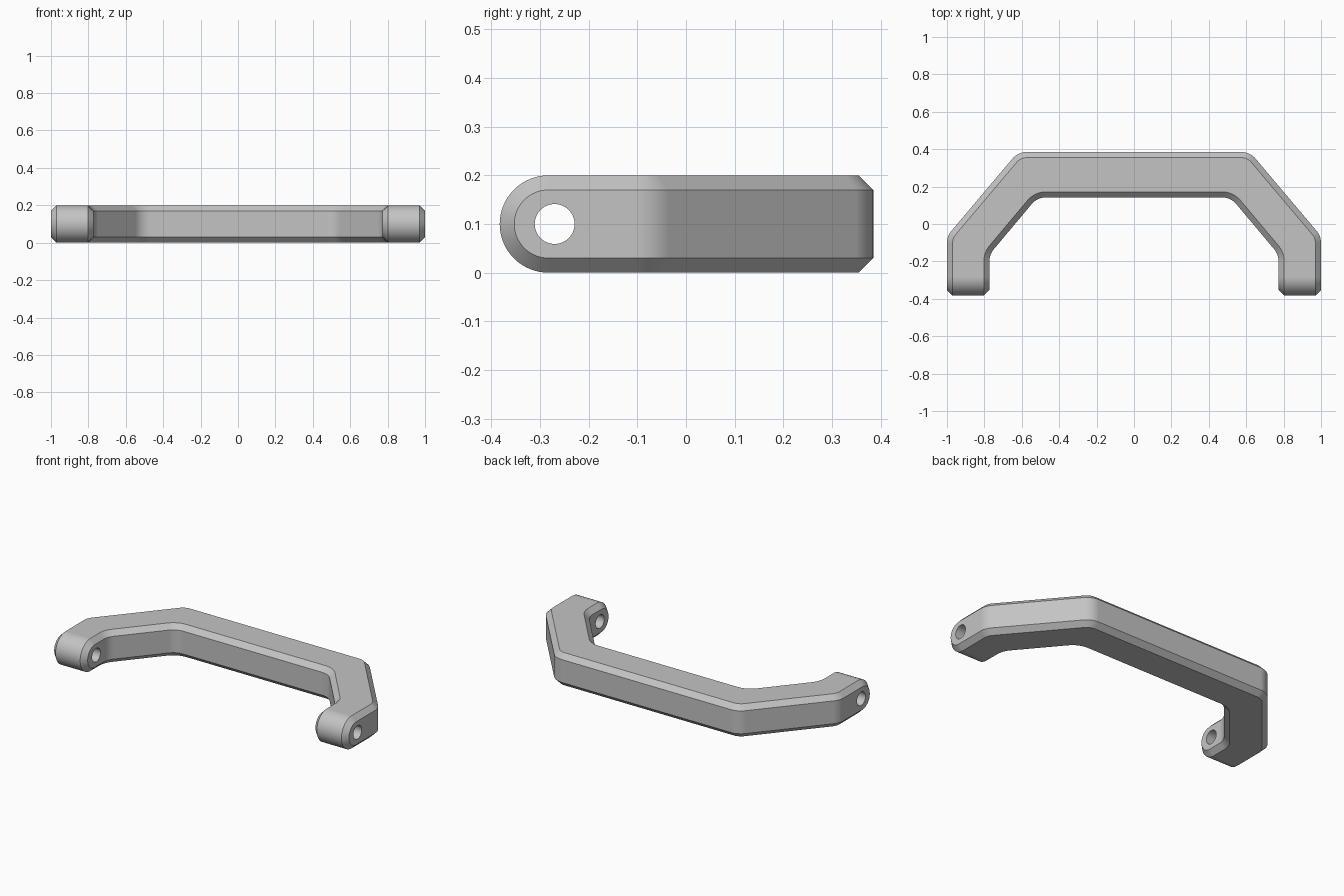
import bpy, bmesh, math
from mathutils import Vector

if "Cube" in bpy.data.objects:
    bpy.data.objects.remove(bpy.data.objects["Cube"])

HEIGHT = 0.2
MID = HEIGHT / 2
CHAMFER = 0.03
FILLET = 0.1
LUG_Y = -0.283          # axis of the rounded ends
ARC_STEPS = 10
LUG_STEPS = 32

grey = bpy.data.materials.new("satin grey")
grey.use_nodes = True
colour = (0.55, 0.55, 0.55, 1)
grey.diffuse_color = colour
grey.node_tree.nodes["Principled BSDF"].inputs["Base Color"].default_value = colour


def rounded_path(half, into_body):
    """Mirror half a path, fillet its corners; give (edge, chamfer inset) pairs."""
    pts = [Vector(p) for p in half]
    pts += [Vector((-p.x, p.y)) for p in reversed(pts)]
    rail = []

    def add(point, away):
        rail.append((point, point + away * into_body * CHAMFER))

    add(pts[0], Vector((1, 0)))
    for before, corner, after in zip(pts, pts[1:], pts[2:]):
        u, v = (before - corner).normalized(), (after - corner).normalized()
        h = u.angle(v) / 2
        centre = corner + (u + v).normalized() * FILLET / math.sin(h)
        reach = FILLET / math.tan(h)
        a = (corner + u * reach - centre).normalized()
        b = (corner + v * reach - centre).normalized()
        for i in range(ARC_STEPS + 1):
            d = a.slerp(b, i / ARC_STEPS)
            add(centre + d * FILLET, d)
    add(pts[-1], Vector((-1, 0)))
    return rail


outer = rounded_path([(1, LUG_Y), (1, -0.065), (0.62, 0.385)], -1)
inner = rounded_path([(0.773, LUG_Y), (0.773, -0.163), (0.517, 0.142)], 1)

bm = bmesh.new()


def strip(rings, closed):
    """Join successive rows of vertices with quads."""
    for r, s in zip(rings, rings[1:]):
        n = len(r)
        for i in range(n if closed else n - 1):
            j = (i + 1) % n
            bm.faces.new((r[i], r[j], s[j], s[i]))


# Bar: chamfered section carried along both rails
low, high = CHAMFER, HEIGHT - CHAMFER
rings = []
for (o, oi), (n, ni) in zip(outer, inner):
    section = [(o, low), (o, high), (oi, HEIGHT), (ni, HEIGHT),
               (n, high), (n, low), (ni, 0), (oi, 0)]
    rings.append([bm.verts.new((p.x, p.y, z)) for p, z in section])
strip(rings, True)

# Rounded ends: the same chamfered profile turned half way round
for k in (0, -1):
    xs = [outer[k][0].x, outer[k][1].x, inner[k][1].x, inner[k][0].x]
    radii = [MID - CHAMFER, MID, MID, MID - CHAMFER]
    rows = []
    for i in range(LUG_STEPS + 1):
        t = math.pi * i / LUG_STEPS
        rows.append([bm.verts.new((x, LUG_Y - r * math.sin(t), MID + r * math.cos(t)))
                     for x, r in zip(xs, radii)])
    strip(rows, False)
    for side in (0, 3):
        bm.faces.new([row[side] for row in rows])

bmesh.ops.remove_doubles(bm, verts=bm.verts, dist=1e-4)
bmesh.ops.recalc_face_normals(bm, faces=bm.faces)
mesh = bpy.data.meshes.new("handle")
bm.to_mesh(mesh)
bm.free()
mesh.materials.append(grey)
handle = bpy.data.objects.new("handle", mesh)
bpy.context.collection.objects.link(handle)

# Mounting holes through both ends
bpy.ops.mesh.primitive_cylinder_add(vertices=48, radius=0.041, depth=3,
                                    location=(0, -0.27, MID),
                                    rotation=(0, math.pi / 2, 0))
cutter = bpy.context.object
cutter.name = "hole_cutter"
cutter.hide_render = True
cutter.data.materials.append(grey)
cut = handle.modifiers.new("holes", "BOOLEAN")
cut.operation = "DIFFERENCE"
cut.solver = "EXACT"
cut.object = cutter

bpy.ops.object.select_all(action="DESELECT")
handle.select_set(True)
bpy.context.view_layer.objects.active = handle
bpy.ops.object.modifier_apply(modifier=cut.name)
bpy.data.objects.remove(cutter)

# Smooth bends, crisp chamfers
bpy.ops.object.shade_smooth_by_angle(angle=math.radians(30))
weighted = handle.modifiers.new("flat_shading", "WEIGHTED_NORMAL")
weighted.keep_sharp = True
